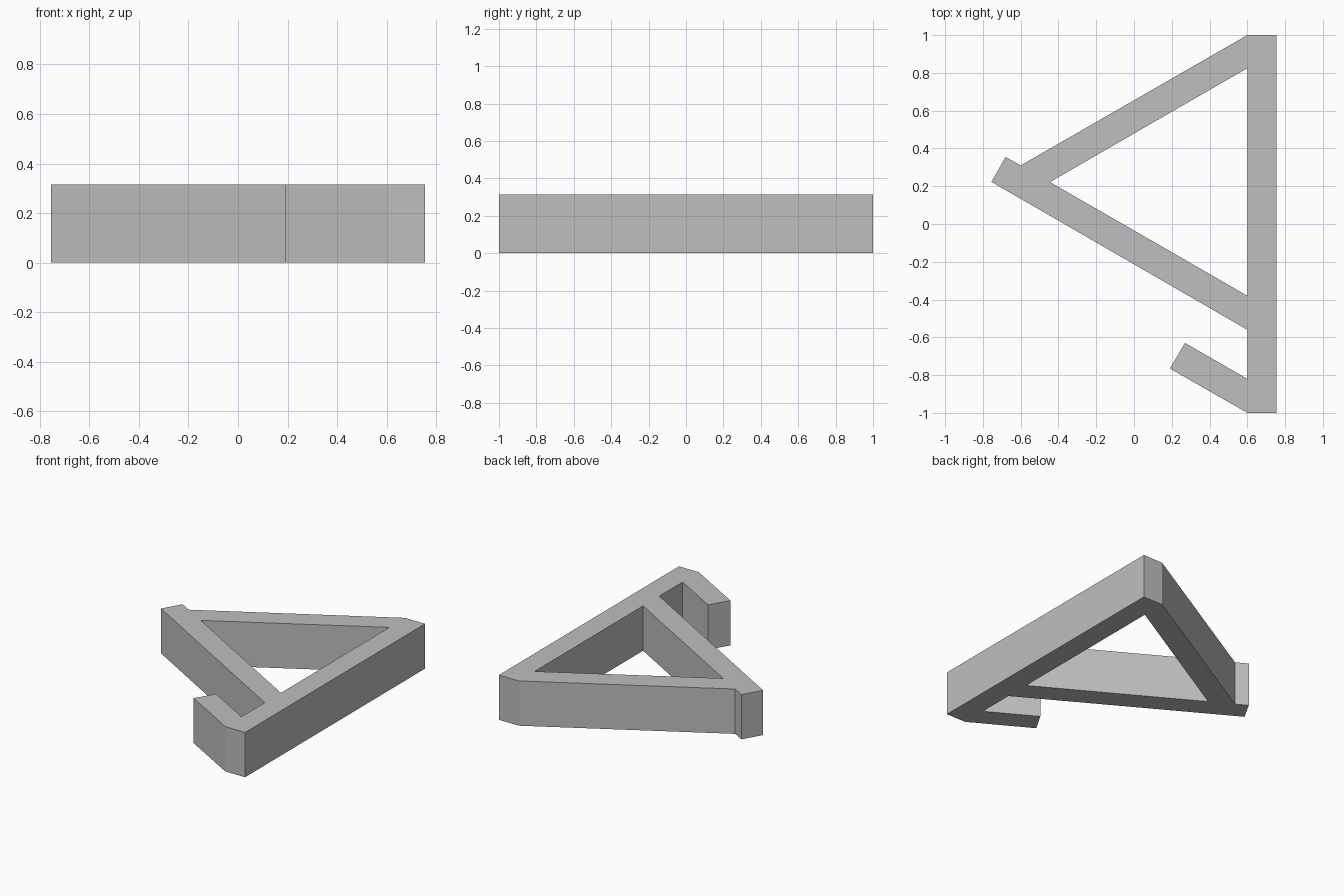
import bpy
import bmesh
from mathutils import Vector

cube = bpy.data.objects.get("Cube")
if cube:
    bpy.data.objects.remove(cube, do_unlink=True)

HEIGHT = 0.315

# Single flat grey finish
grey = bpy.data.materials.new("plain_grey")
grey.use_nodes = True
colour = (0.52, 0.52, 0.52, 1)
grey.diffuse_color = colour
grey.node_tree.nodes["Principled BSDF"].inputs["Base Color"].default_value = colour

# Outer edge: upright bar, back arm, crossing tip, front arm, short hook
outline = [(0.755, -1), (0.755, 1), (0.6, 1),
           (-0.6, 0.31), (-0.68, 0.355), (-0.755, 0.223),
           (0.6, -0.56), (0.6, -0.82),
           (0.27, -0.63), (0.19, -0.765), (0.6, -1)]
# Triangular opening between the bar and the two arms
opening = [(0.6, 0.825), (-0.445, 0.222), (0.6, -0.38)]


def add_loop(bm, points):
    verts = [bm.verts.new((x, y, 0)) for x, y in points]
    return [bm.edges.new((a, b)) for a, b in zip(verts, verts[1:] + verts[:1])]


def extruded_profile(name, loops, height):
    """Fill closed loops (the inner ones become holes) and extrude upward."""
    bm = bmesh.new()
    edges = [e for points in loops for e in add_loop(bm, points)]
    bmesh.ops.triangle_fill(bm, edges=edges, use_beauty=True, normal=Vector((0, 0, 1)))
    top = bmesh.ops.extrude_face_region(bm, geom=bm.faces[:])["geom"]
    top_verts = [g for g in top if isinstance(g, bmesh.types.BMVert)]
    bmesh.ops.translate(bm, verts=top_verts, vec=(0, 0, height))
    bmesh.ops.recalc_face_normals(bm, faces=bm.faces[:])
    mesh = bpy.data.meshes.new(name)
    bm.to_mesh(mesh)
    bm.free()
    mesh.materials.append(grey)
    obj = bpy.data.objects.new(name, mesh)
    bpy.context.scene.collection.objects.link(obj)
    return obj


extruded_profile("triangular_bracket", [outline, opening], HEIGHT)
